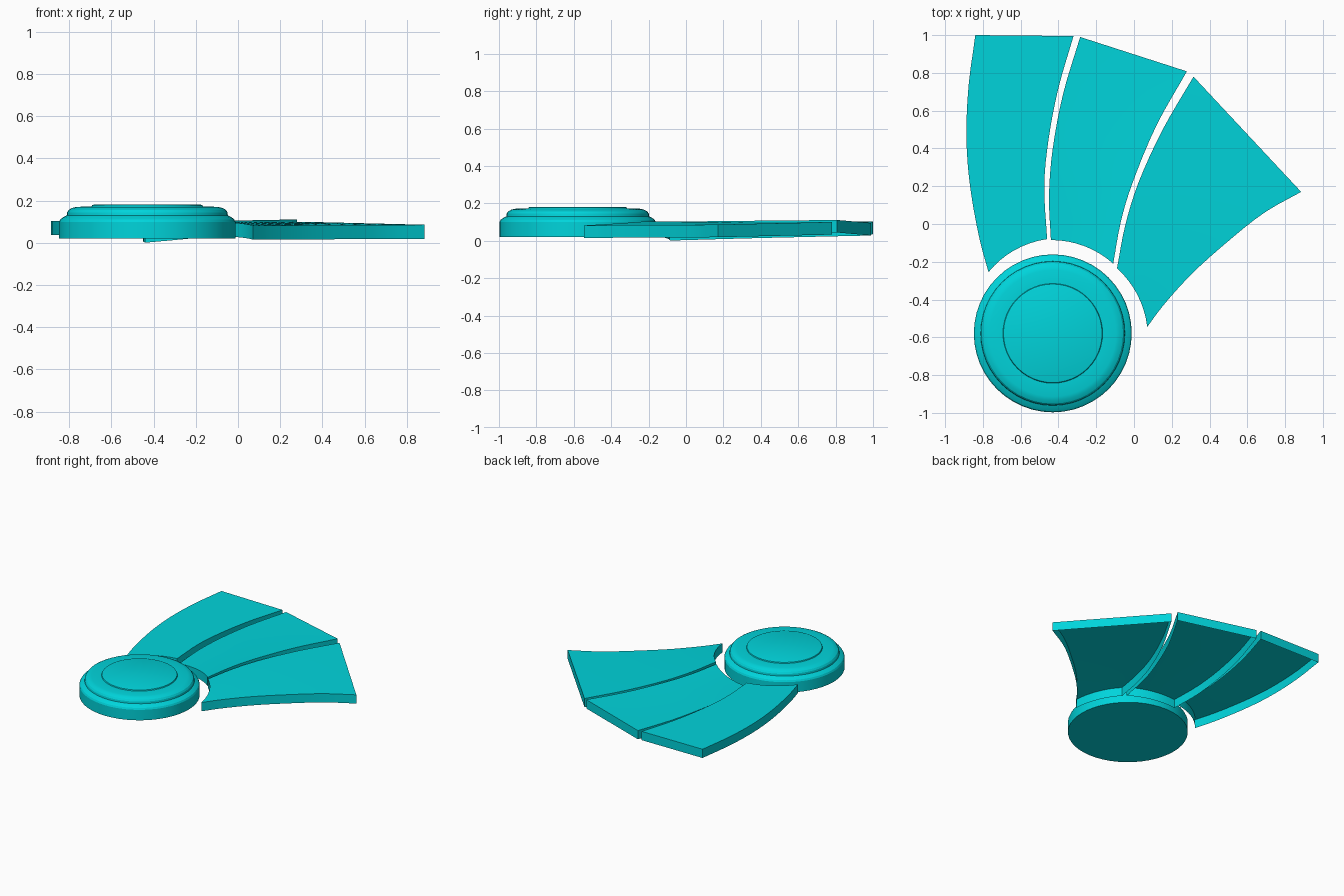
import bpy, bmesh, math
from mathutils import Vector

if "Cube" in bpy.data.objects:
    bpy.data.objects.remove(bpy.data.objects["Cube"])

HUB = Vector((-0.43, -0.579))
THICK = 0.067

teal = bpy.data.materials.new("teal")
teal.diffuse_color = (0.0, 0.66, 0.71, 1)
teal.use_nodes = True
teal.node_tree.nodes["Principled BSDF"].inputs["Base Color"].default_value = teal.diffuse_color


def finish(name, bm, normals=True):
    if normals:
        bmesh.ops.recalc_face_normals(bm, faces=bm.faces)
    me = bpy.data.meshes.new(name)
    bm.to_mesh(me)
    bm.free()
    me.materials.append(teal)
    ob = bpy.data.objects.new(name, me)
    bpy.context.collection.objects.link(ob)
    bpy.ops.object.select_all(action='DESELECT')
    ob.select_set(True)
    bpy.context.view_layer.objects.active = ob
    bpy.ops.object.shade_smooth_by_angle(angle=math.radians(25))
    return ob


def lathe(name, profile, sides):
    bm = bmesh.new()
    rings = []
    for r, z in profile:
        rings.append([bm.verts.new((HUB.x + r * math.cos(math.tau * i / sides),
                                    HUB.y + r * math.sin(math.tau * i / sides), z))
                      for i in range(sides)])
    for a, b in zip(rings, rings[1:]):
        for i in range(sides):
            k = (i + 1) % sides
            bm.faces.new((a[i], a[k], b[k], b[i]))
    bm.faces.new(rings[0])
    bm.faces.new(rings[-1])
    return finish(name, bm)


def sample(pts, n):
    """Smooth curve through the points, n + 1 samples evenly spread."""
    p = [Vector(q) for q in pts]
    p = [2 * p[0] - p[1]] + p + [2 * p[-1] - p[-2]]
    fine = []
    for i in range(1, len(p) - 2):
        a, b, c, d = p[i - 1:i + 3]
        for s in range(16):
            t = s / 16
            fine.append(0.5 * (2 * b + (c - a) * t + (2 * a - 5 * b + 4 * c - d) * t * t
                               + (3 * b - a - 3 * c + d) * t ** 3))
    fine.append(p[-2])
    return [fine[round(i * (len(fine) - 1) / n)] for i in range(n + 1)]


def blade(name, left, right, z_hub, z_tip, rows=16, cols=8):
    """Hollow shell (top and rim, open below) between two side curves."""
    L, R = sample(left, rows), sample(right, rows)
    l0, r0 = L[0] - HUB, R[0] - HUB
    al, ar = math.atan2(l0.y, l0.x), math.atan2(r0.y, r0.x)
    bm = bmesh.new()
    top = []
    for i in range(rows + 1):
        v = i / rows
        top.append([])
        for j in range(cols + 1):
            u = j / cols
            ang = al + (ar - al) * u
            rad = l0.length * (1 - u) + r0.length * u
            arc = HUB + rad * Vector((math.cos(ang), math.sin(ang)))
            p = L[i].lerp(R[i], u) + (arc - L[0].lerp(R[0], u)) * (1 - v)
            zh = z_hub[0] * (1 - u) + z_hub[1] * u
            zt = z_tip[0] * (1 - u) + z_tip[1] * u
            top[-1].append(bm.verts.new((p.x, p.y, zh * (1 - v) + zt * v)))
    for i in range(rows):
        for j in range(cols):
            bm.faces.new((top[i][j], top[i][j + 1], top[i + 1][j + 1], top[i + 1][j]))
    # rim walls dropped from the outline, wound to face outwards
    loop = (top[0] + [r[cols] for r in top[1:]] + top[rows][-2::-1]
            + [r[0] for r in top[rows - 1:0:-1]])
    low = [bm.verts.new(v.co - Vector((0, 0, THICK))) for v in loop]
    for i in range(len(loop)):
        k = (i + 1) % len(loop)
        bm.faces.new((loop[i], low[i], low[k], loop[k]))
    return finish(name, bm, False)


# Stepped round hub
lathe("hub", [(0.418, 0.02), (0.418, 0.1), (0.412, 0.112), (0.398, 0.122), (0.382, 0.13),
              (0.38, 0.145), (0.372, 0.157), (0.355, 0.166), (0.335, 0.171),
              (0.264, 0.172), (0.261, 0.179), (0.255, 0.181)], 48)

# Three curved fan blades
blade("left_blade",
      [(-0.77, -0.255), (-0.82, -0.07), (-0.868, 0.2), (-0.887, 0.45), (-0.877, 0.72), (-0.84, 1.0)],
      [(-0.46, -0.08), (-0.475, 0.2), (-0.452, 0.45), (-0.4, 0.72), (-0.32, 0.995)],
      (0.103, 0.1), (0.104, 0.1))
blade("middle_blade",
      [(-0.44, -0.085), (-0.45, 0.15), (-0.43, 0.4), (-0.375, 0.69), (-0.285, 0.99)],
      [(-0.11, -0.21), (-0.07, 0.01), (-0.007, 0.22), (0.118, 0.52), (0.28, 0.808)],
      (0.068, 0.1), (0.095, 0.111))
blade("right_blade",
      [(-0.09, -0.235), (-0.047, -0.01), (0.024, 0.22), (0.152, 0.5), (0.315, 0.78)],
      [(0.07, -0.545), (0.16, -0.425), (0.31, -0.26), (0.5, -0.09), (0.69, 0.06), (0.885, 0.17)],
      (0.102, 0.082), (0.1, 0.086))
